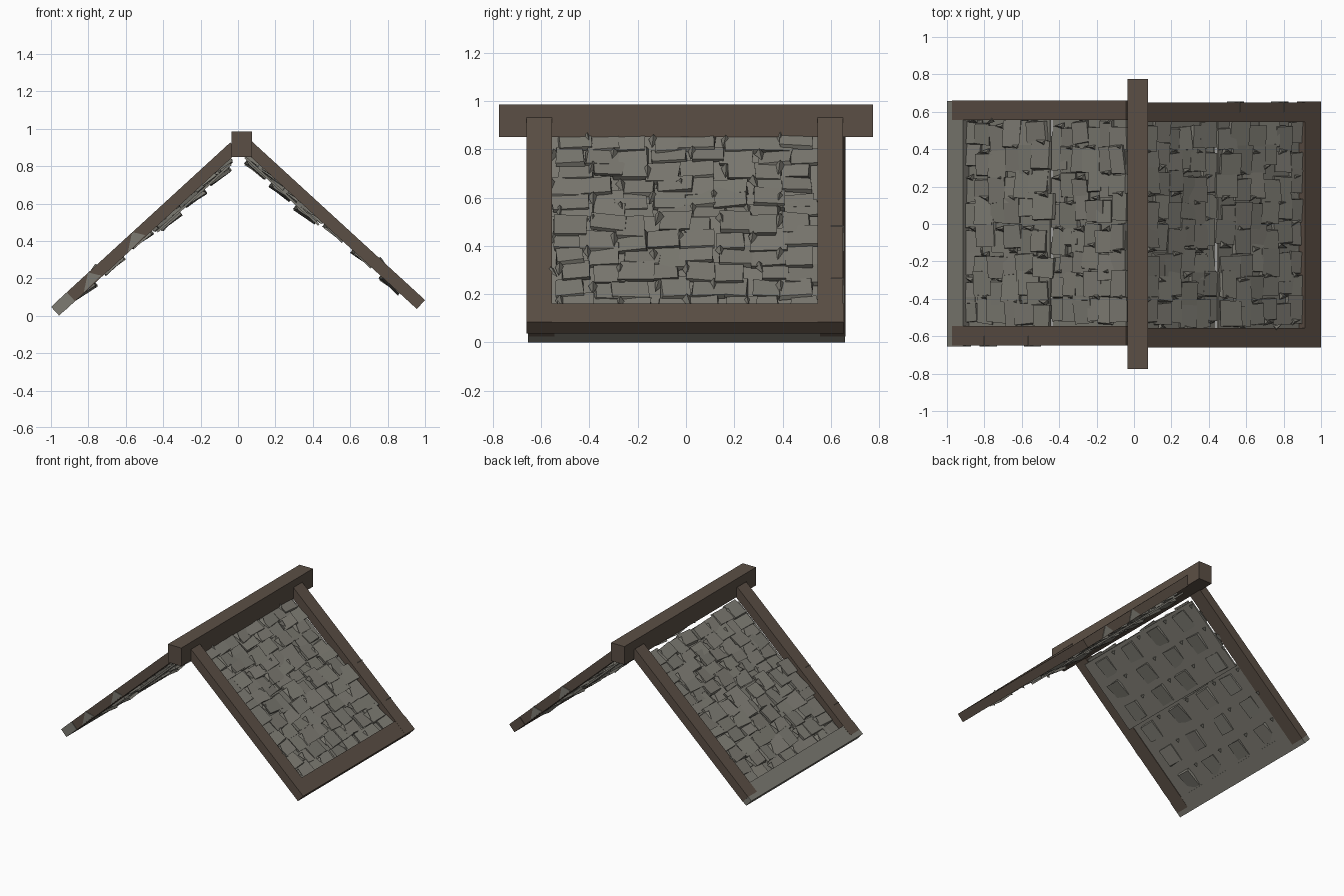
import bpy, bmesh, math, random
from mathutils import Matrix, Vector, Euler

if "Cube" in bpy.data.objects:
    bpy.data.objects.remove(bpy.data.objects["Cube"])

random.seed(7)


def material(name, rgb):
    m = bpy.data.materials.new(name)
    m.diffuse_color = (*rgb, 1)
    m.use_nodes = True
    m.node_tree.nodes["Principled BSDF"].inputs["Base Color"].default_value = m.diffuse_color
    return m


WOOD = material("dark_wood", (0.105, 0.078, 0.059))
SLATE = material("grey_slate", (0.205, 0.198, 0.170))


def finish(name, bm, mat, matrix=Matrix()):
    me = bpy.data.meshes.new(name)
    bmesh.ops.recalc_face_normals(bm, faces=bm.faces)
    bm.to_mesh(me)
    bm.free()
    me.materials.append(mat)
    ob = bpy.data.objects.new(name, me)
    ob.matrix_world = matrix
    bpy.context.collection.objects.link(ob)
    return ob


def add_box(bm, lo, hi):
    lo, hi = Vector(lo), Vector(hi)
    m = Matrix.Translation((lo + hi) / 2) @ Matrix.Diagonal((*(hi - lo), 1))
    bmesh.ops.create_cube(bm, size=1, matrix=m)


def box(name, lo, hi, mat, matrix=Matrix()):
    bm = bmesh.new()
    add_box(bm, lo, hi)
    return finish(name, bm, mat, matrix)


def add_tile(bm, centre, size, tilt):
    # slab whose corners are slightly uneven
    m = Matrix.Translation(centre) @ Euler(tilt).to_matrix().to_4x4()
    m = m @ Matrix.Diagonal((*size, 1))
    verts = bmesh.ops.create_cube(bm, size=1, matrix=m)["verts"]
    for v in verts:
        v.co.x += random.uniform(-0.006, 0.006)
        v.co.y += random.uniform(-0.006, 0.006)


def add_chip(bm, centre, length, width, height, spin):
    # pointed splinter of slate
    m = Matrix.Translation(centre) @ Matrix.Rotation(spin, 4, 'Z')
    pts = [(-length, 0, 0), (0, -width, -height / 2), (0, width, -height / 2),
           (0, 0, height)]
    v = [bm.verts.new(m @ Vector(p)) for p in pts]
    for f in ((0, 1, 2), (0, 1, 3), (1, 2, 3), (2, 0, 3)):
        bm.faces.new([v[i] for i in f])


# Ridge beam along the top
box("ridge_beam", (-0.035, -0.775, 0.85), (0.075, 0.775, 0.985), WOOD)

A = math.radians(42.5)
C, S = math.cos(A), math.sin(A)


def slope(side, z, rail_start, rail_end, board_mat):
    # local axes: x runs up the slope, z points outward
    frame = Matrix(((-C, 0, S, 0.978), (0, -1, 0, 0), (S, 0, C, z), (0, 0, 0, 1)))
    if side == "left":
        frame = Matrix.Rotation(math.pi, 4, 'Z') @ frame

    # Rails and eave board
    box(side + "_rail_a", (rail_start, 0.555, -0.0325), (rail_end, 0.66, 0.0325), WOOD, frame)
    box(side + "_rail_b", (rail_start, -0.65, -0.0325), (rail_end, -0.545, 0.0325), WOOD, frame)
    box(side + "_eave_board", (0, -0.655, -0.0315), (0.115, 0.658, 0.0315), board_mat, frame)

    # Two backing sheets, each covered in slate tiles above and slabs below
    for part, u0, u1, n in (("lower", 0.09, 0.702, -0.022), ("upper", 0.69, 1.225, -0.055)):
        bm = bmesh.new()
        add_box(bm, (u0, -0.56, n - 0.006), (u1, 0.56, n + 0.006))
        rows, cols = 6, 8
        du, dv = (u1 - u0) / rows, 1.1 / cols
        for r in range(rows):
            for c in range(cols):
                u = u0 + du * (r + 0.5) + random.uniform(-0.015, 0.015)
                v = -0.55 + dv * (c + 0.5) + random.choice((-0.025, 0.0, 0.025))
                v = max(-0.49, min(0.49, v))
                size = (du * random.uniform(0.95, 1.35), dv * random.uniform(0.8, 1.1), 0.018)
                # keep the joint between sheets partly open
                if part == "lower" and r == rows - 1 and c % 2:
                    u -= 0.03
                if part == "upper" and r == 0:
                    u += 0.018
                add_tile(bm, (u, v, n + random.uniform(0.012, 0.024)), size,
                         (random.uniform(-0.1, 0.1), random.uniform(0.02, 0.16),
                          random.uniform(-0.06, 0.06)))
                if (r + c) % 2:
                    add_chip(bm, (u + du * 0.3, v + dv * 0.48, n + 0.025),
                             random.uniform(0.05, 0.08), 0.02, 0.02,
                             random.uniform(-0.3, 0.3))
        for r in range(3):
            for c in range(4):
                u = u0 + (u1 - u0) * (r + 0.5) / 3
                v = -0.42 + 0.28 * c + random.uniform(-0.03, 0.03)
                add_tile(bm, (u, v, n - 0.008), (0.13, 0.11, 0.018),
                         (random.uniform(-0.12, 0.12), random.uniform(-0.05, 0.2), 0))
                add_chip(bm, (u + 0.07, v + 0.13, n - 0.014), 0.025, 0.012, -0.016, 0.2)
        finish(side + "_" + part + "_slates", bm, SLATE, frame)

    # Slate corners that break through the outer face of a rail
    bm = bmesh.new()
    for u in (0.24, 0.56):
        pts = [(u - 0.06, -0.03), (u + 0.07, -0.025), (u + 0.03, 0.034)]
        a = [bm.verts.new((x, -0.655, w)) for x, w in pts]
        b = [bm.verts.new((x, -0.6, w)) for x, w in pts]
        bm.faces.new(a)
        bm.faces.new(b)
        for i in range(3):
            j = (i + 1) % 3
            bm.faces.new((a[i], a[j], b[j], b[i]))
    add_chip(bm, (0.33, 0.56, 0.03), 0.06, 0.015, 0.012, 0.5)
    finish(side + "_rail_chips", bm, SLATE, frame)


slope("right", 0.060, 0.0, 1.275, WOOD)
slope("left", 0.024, 0.035, 1.30, SLATE)
